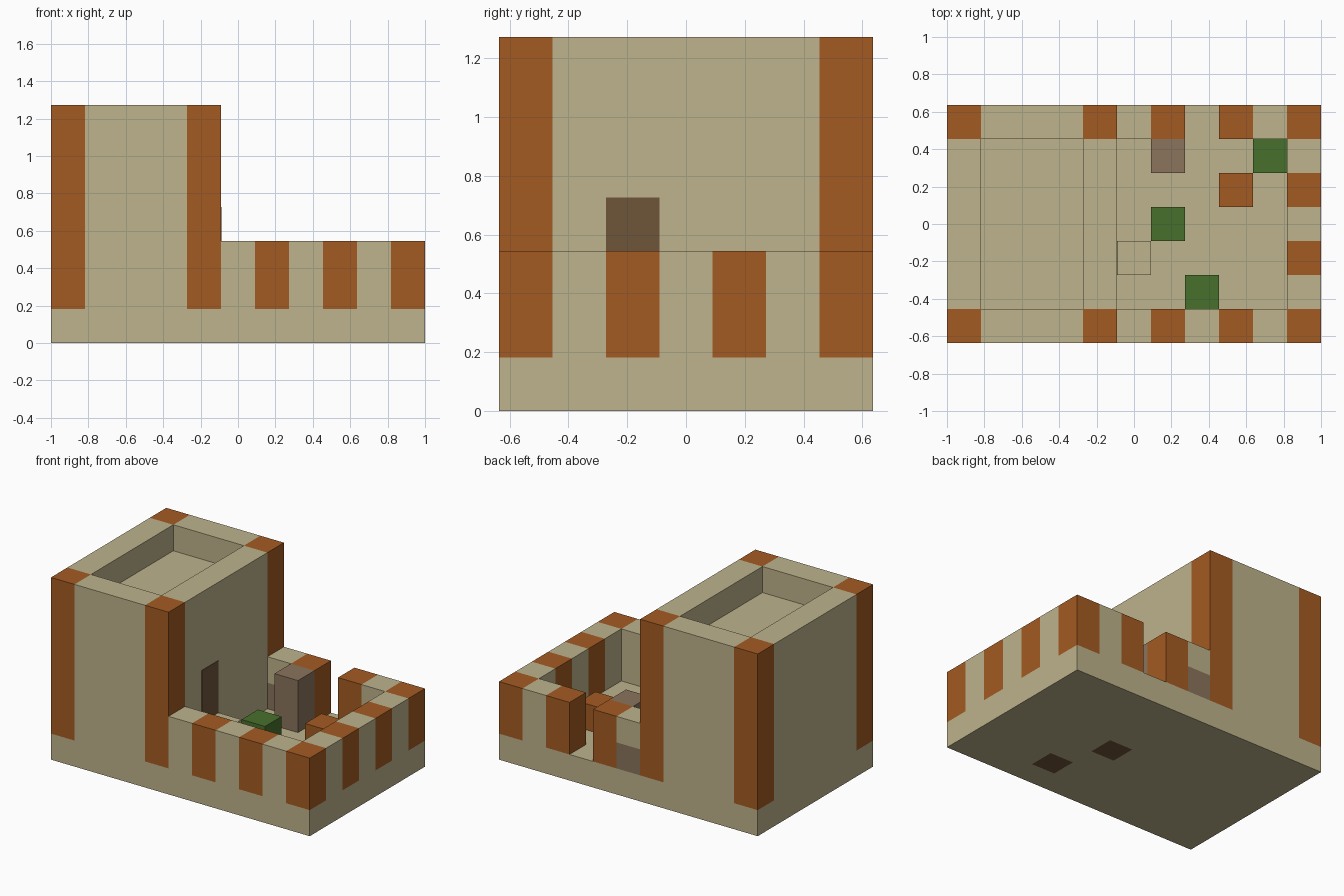
import bpy
import bmesh
from mathutils import Vector

cube = bpy.data.objects.get("Cube")
if cube:
    bpy.data.objects.remove(cube, do_unlink=True)

NX, NY, TOWER_TOP, WALL_TOP = 11, 7, 7, 3
U = 2 / NX  # size of one block


def linear(c):
    c /= 255
    return c / 12.92 if c <= 0.04 else ((c + 0.055) / 1.055) ** 2.4


def material(name, *rgb):
    mat = bpy.data.materials.new(name)
    color = [linear(c) for c in rgb] + [1]
    mat.diffuse_color = color
    mat.use_nodes = True
    bsdf = mat.node_tree.nodes["Principled BSDF"]
    bsdf.inputs["Base Color"].default_value = color
    bsdf.inputs["Roughness"].default_value = 0.9
    return mat


sand = material("sandstone", 190, 179, 140)
orange = material("orange_clay", 164, 91, 34)
green = material("cactus_green", 72, 112, 44)
brown = material("pale_brown", 139, 116, 92)
dark = material("dark_brown", 111, 85, 58)


def finish(name, bm, *mats):
    mesh = bpy.data.meshes.new(name)
    bmesh.ops.recalc_face_normals(bm, faces=bm.faces)
    bm.to_mesh(mesh)
    bm.free()
    for mat in mats:
        mesh.materials.append(mat)
    obj = bpy.data.objects.new(name, mesh)
    bpy.context.collection.objects.link(obj)
    return obj


def block(name, mat, start, size=(1, 1, 1)):
    """Box measured in blocks from the front left bottom corner."""
    bm = bmesh.new()
    bmesh.ops.create_cube(bm, size=1)
    for v in bm.verts:
        p = [s + (c + 0.5) * d for s, c, d in zip(start, v.co, size)]
        v.co = Vector((p[0] - NX / 2, p[1] - NY / 2, p[2])) * U
    return finish(name, bm, mat)


# Base slab, with soil showing underneath two of the plants
plants = [(6, 3), (7, 1), (9, 5)]
bm = bmesh.new()
bmesh.ops.create_grid(bm, x_segments=NX, y_segments=NY, size=1)
for v in bm.verts:
    v.co.y *= NY / NX
bottom = bm.faces[:]
for f in bottom:
    c = f.calc_center_median()
    cell = (int(c.x / U + NX / 2), int(c.y / U + NY / 2))
    f.material_index = int(cell in plants[:2])
new = bmesh.ops.extrude_face_region(bm, geom=bottom, use_keep_orig=True)["geom"]
for item in new:
    if isinstance(item, bmesh.types.BMVert):
        item.co.z += U
    elif isinstance(item, bmesh.types.BMFace):
        item.material_index = 0
finish("base_slab", bm, sand, dark)

# Tower: corner posts, walls and sunken roof
H = TOWER_TOP - 1
for x in (0, 4):
    for y in (0, NY - 1):
        block("tower_post", orange, (x, y, 1), (1, 1, H))
    block("tower_side_wall", sand, (x, 1, 1), (1, NY - 2, H))
for y in (0, NY - 1):
    block("tower_cross_wall", sand, (1, y, 1), (3, 1, H))
block("tower_roof", sand, (1, 1, TOWER_TOP - 2), (3, NY - 2, 1))

# Tower door plate and its step
block("tower_door", dark, (5, 2, 2), (0.02, 1, 2))
block("door_step", sand, (5, 2, 1))

# Courtyard walls with alternating orange pillars
W = WALL_TOP - 1
for x in range(5, NX):
    mat = sand if x % 2 else orange
    block("front_wall_part", mat, (x, 0, 1), (1, 1, W))
    if x > 7:
        block("back_wall_part", mat, (x, NY - 1, 1), (1, 1, W))
for y in range(1, NY - 1):
    block("side_wall_part", sand if y % 2 else orange, (NX - 1, y, 1), (1, 1, W))

# Back wall beside the gateway
block("gate_pillar", orange, (6, NY - 1, 1), (1, 1, W))
block("back_niche", brown, (5, NY - 1, 1))
block("niche_lintel", sand, (5, NY - 1, 2))

# Courtyard furnishings
block("brown_column", brown, (6, 5, 1), (1, 1, W))
block("orange_block", orange, (8, 4, 1))
for x, y in plants:
    block("plant", green, (x, y, 1))
